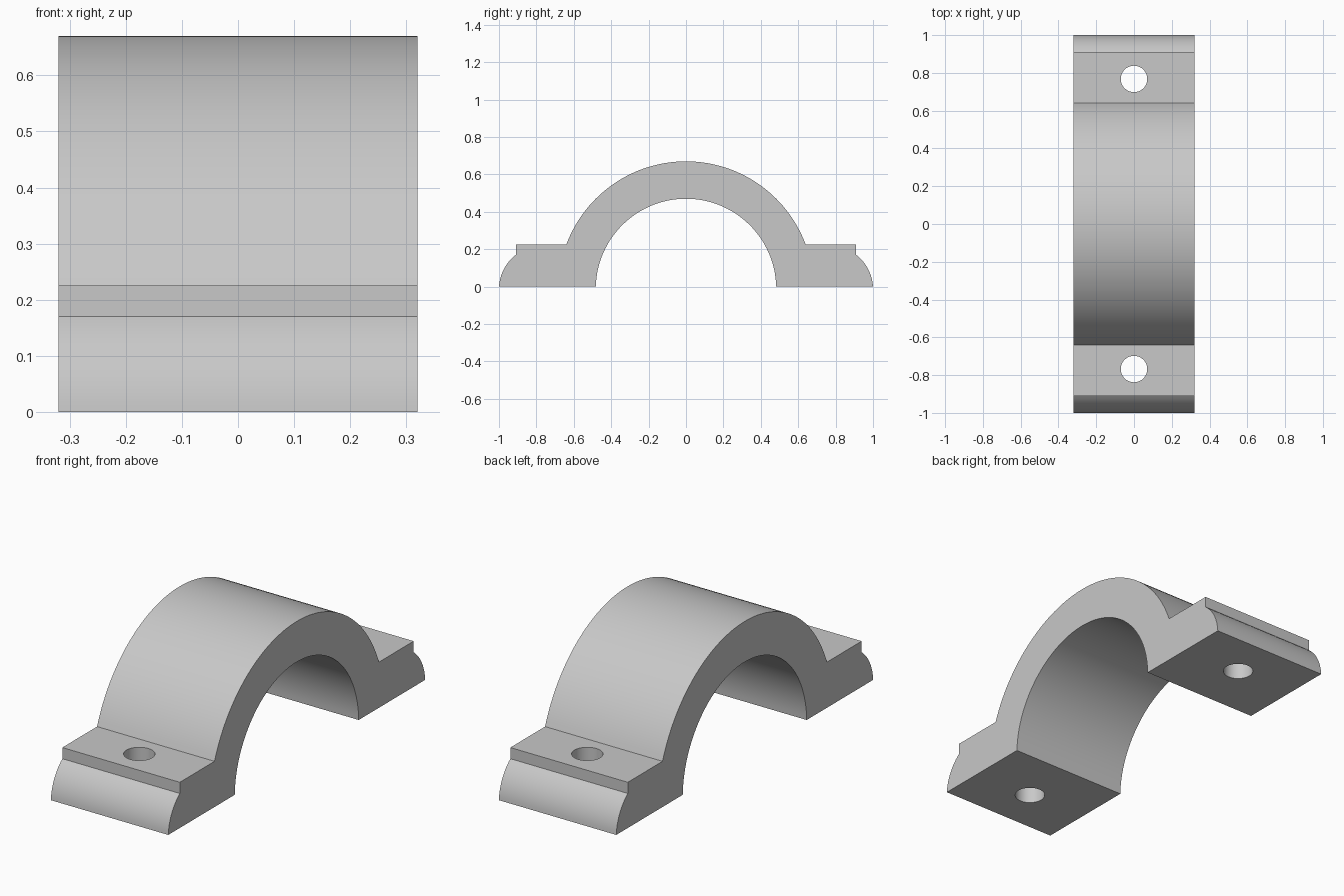
import bpy
import bmesh
from math import sqrt, sin, cos, asin, acos, radians

cube = bpy.data.objects.get("Cube")
if cube:
    bpy.data.objects.remove(cube, do_unlink=True)

HALF_W = 0.32                    # half width along x
AXIS_Z = -0.0125                 # bore axis sits just under the split plane
R_OUT, R_IN = 0.6825, 0.4825     # arch radii
LUG_Z, LUG_Y = 0.225, 0.91       # lug top and lip
BOLT_Y, BOLT_R, END_R = 0.768, 0.07, 0.23

grey = bpy.data.materials.new("light grey metal")
grey.diffuse_color = (0.58, 0.58, 0.58, 1)
grey.use_nodes = True
grey.node_tree.nodes["Principled BSDF"].inputs["Base Color"].default_value = grey.diffuse_color


def arc(cy, radius, start, end, steps):
    """Points (y, z) on an arc centred on the bore axis height."""
    angles = [start + (end - start) * i / steps for i in range(steps + 1)]
    return [(cy + radius * cos(a), AXIS_Z + radius * sin(a)) for a in angles]


# Half profile from the top of the bore to the top of the arch
end_y = 1 - END_R
inner = arc(0, R_IN, radians(90), asin(-AXIS_Z / R_IN), 32)
nose = arc(end_y, END_R, asin(-AXIS_Z / END_R), acos((LUG_Y - end_y) / END_R), 12)
outer = arc(0, R_OUT, asin((LUG_Z - AXIS_Z) / R_OUT), radians(90), 28)
half = inner + nose + [(LUG_Y, LUG_Z)] + outer
profile = half + [(-y, z) for y, z in reversed(half[1:-1])]

# Clamp body: extrude the mirrored profile along x
bm = bmesh.new()
face = bm.faces.new([bm.verts.new((-HALF_W, y, z)) for y, z in profile])
ext = bmesh.ops.extrude_face_region(bm, geom=[face])
moved = [v for v in ext["geom"] if isinstance(v, bmesh.types.BMVert)]
bmesh.ops.translate(bm, verts=moved, vec=(2 * HALF_W, 0, 0))
bmesh.ops.recalc_face_normals(bm, faces=bm.faces)
mesh = bpy.data.meshes.new("clamp_body")
bm.to_mesh(mesh)
bm.free()
mesh.materials.append(grey)
body = bpy.data.objects.new("clamp_body", mesh)
bpy.context.collection.objects.link(body)

# Bolt holes through both lugs
for side in (-1, 1):
    bpy.ops.mesh.primitive_cylinder_add(vertices=48, radius=BOLT_R, depth=1,
                                        location=(0, side * BOLT_Y, 0.1))
    cutter = bpy.context.object
    cutter.name = "bolt_hole_cutter"
    cutter.hide_render = True
    cutter.data.materials.append(grey)
    cut = body.modifiers.new("bolt_hole", "BOOLEAN")
    cut.operation = "DIFFERENCE"
    cut.solver = "EXACT"
    cut.object = cutter
    bpy.ops.object.select_all(action="DESELECT")
    body.select_set(True)
    bpy.context.view_layer.objects.active = body
    bpy.ops.object.modifier_apply(modifier=cut.name)
    bpy.data.objects.remove(cutter, do_unlink=True)

# Smooth the curved walls, keep the corners crisp
bpy.ops.object.shade_smooth_by_angle(angle=radians(25))
